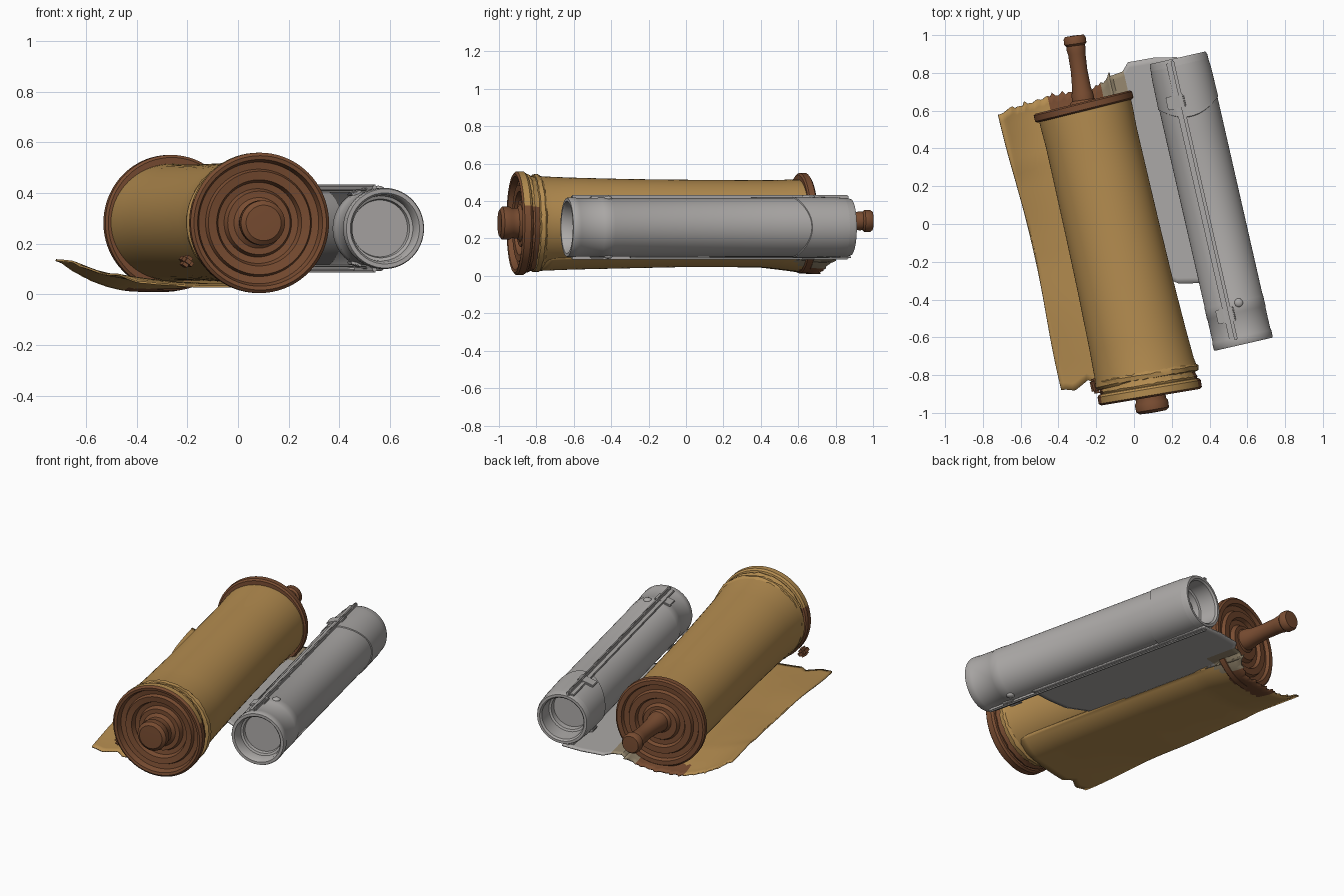
import bpy, bmesh, math, random
from mathutils import Matrix, Vector

random.seed(4)
if "Cube" in bpy.data.objects:
    bpy.data.objects.remove(bpy.data.objects["Cube"])


def material(name, r, g, b):
    m = bpy.data.materials.new(name)
    m.use_nodes = True
    m.diffuse_color = (r, g, b, 1)
    bsdf = m.node_tree.nodes["Principled BSDF"]
    bsdf.inputs["Base Color"].default_value = (r, g, b, 1)
    bsdf.inputs["Roughness"].default_value = 0.8
    return m


TAN = material("aged_paper", 0.46, 0.265, 0.08)
BROWN = material("dark_wood", 0.19, 0.073, 0.031)
GREY = material("grey_leather", 0.41, 0.395, 0.385)
TAUPE = material("stained_paper", 0.31, 0.25, 0.16)

# Everything is laid out along y, then turned together
TURN = Matrix.Rotation(math.radians(12.9), 4, 'Z')
SCROLL = Vector((-0.118, 0, 0.284))
FRONT_END = SCROLL + Vector((0.053, 0, -0.002))
TUBE = Vector((0.423, 0, 0.26))


def finish(name, bm, mats, loc=(0, 0, 0), tilt=0, angle=35):
    bmesh.ops.recalc_face_normals(bm, faces=bm.faces)
    me = bpy.data.meshes.new(name)
    bm.to_mesh(me)
    bm.free()
    ob = bpy.data.objects.new(name, me)
    bpy.context.collection.objects.link(ob)
    for m in mats:
        me.materials.append(m)
    ob.matrix_world = TURN @ Matrix.Translation(loc) @ Matrix.Rotation(math.radians(tilt), 4, 'Z')
    bpy.ops.object.select_all(action='DESELECT')
    ob.select_set(True)
    bpy.context.view_layer.objects.active = ob
    bpy.ops.object.shade_smooth_by_angle(angle=math.radians(angle))
    return ob


def lathe(name, profile, mats, loc, tilt=0, flat=1.0, rough=0.0, rule=None, closed=False):
    """Spin (radius, y) points about the y axis."""
    bm = bmesh.new()
    n = 72
    rings = []
    for r, y in profile:
        if r == 0:
            rings.append([bm.verts.new((0, y, 0))] * n)
            continue
        ring = []
        for i in range(n):
            a = math.tau * i / n
            rr = r + random.uniform(-rough, rough)
            ring.append(bm.verts.new((rr * math.cos(a), y + random.uniform(-rough, rough),
                                      rr * math.sin(a) * flat)))
        rings.append(ring)
    pairs = list(zip(rings, rings[1:]))
    if closed:
        pairs.append((rings[-1], rings[0]))
    for a, b in pairs:
        for i in range(n):
            j = (i + 1) % n
            bm.faces.new(dict.fromkeys((a[i], a[j], b[j], b[i])))
    bmesh.ops.recalc_face_normals(bm, faces=bm.faces)
    if rule:
        for f in bm.faces:
            f.material_index = rule(f)
    return finish(name, bm, mats, loc, tilt)


def box(name, size, centre, mat, roll=0):
    bm = bmesh.new()
    bmesh.ops.create_cube(bm, size=1)
    bmesh.ops.scale(bm, vec=size, verts=bm.verts)
    bmesh.ops.bevel(bm, geom=bm.edges[:], offset=min(size) * 0.3, segments=2, affect='EDGES')
    bmesh.ops.rotate(bm, matrix=Matrix.Rotation(roll, 3, 'Y'), verts=bm.verts)
    return finish(name, bm, [mat], centre)


def lerp(points, t):
    """Piecewise interpolation through (t, value) points."""
    for (a, p), (b, q) in zip(points, points[1:]):
        if t <= b:
            k = max(0, (t - a) / (b - a))
            return p + (q - p) * k
    return points[-1][1]


def upper_rim(f):
    """Paper colour on the top of the outer rim."""
    c = f.calc_center_median()
    return int(c.z > 0.09 and c.xz.length > 0.245 and c.y > -0.907)


# Rolled paper, slightly waisted
lathe("paper_roll", [(0, -0.815), (0.262, -0.815), (0.274, -0.8), (0.268, -0.76), (0.261, -0.6),
                     (0.253, -0.3), (0.249, 0), (0.247, 0.3), (0.246, 0.5), (0.25, 0.6),
                     (0.25, 0.65), (0, 0.65)], [TAN], SCROLL, flat=0.925)
lathe("paper_collar", [(0.25, -0.82), (0.273, -0.814), (0.276, -0.79), (0.262, -0.775)],
      [TAN], FRONT_END, -3.4, flat=0.95, rough=0.003, closed=True)
lathe("rough_neck", [(0.25, -0.8), (0.255, -0.83), (0.262, -0.845), (0.25, -0.87)],
      [BROWN, TAN], FRONT_END, -3.4, rough=0.003, rule=upper_rim)

# Front wooden end: stepped disc with knob
lathe("front_end_disc", [(0.24, -0.85), (0.268, -0.858), (0.277, -0.87), (0.277, -0.905),
                         (0.265, -0.915), (0.25, -0.912), (0.24, -0.88), (0.212, -0.875),
                         (0.204, -0.895), (0.17, -0.89), (0.16, -0.862), (0.135, -0.858),
                         (0.125, -0.885), (0.1, -0.885), (0.082, -0.9), (0.08, -0.93),
                         (0.089, -0.945), (0.088, -0.982), (0.07, -0.996), (0, -0.998)],
      [BROWN, TAN], FRONT_END, -3.4, rule=upper_rim)
box("wood_tab", (0.05, 0.08, 0.045), (-0.39, -0.79, 0.13), BROWN, 0.6)

# Back wooden end: stepped disc and turned handle
lathe("back_end_disc", [(0, 0.642), (0.258, 0.642), (0.268, 0.65), (0.268, 0.682), (0.258, 0.69),
                        (0.232, 0.69), (0.224, 0.67), (0.195, 0.668), (0.187, 0.688),
                        (0.15, 0.688), (0.14, 0.668), (0.112, 0.668), (0.1, 0.69), (0, 0.69)],
      [BROWN], SCROLL + Vector((0.008, 0, -0.002)), 1)
lathe("back_handle", [(0, 0), (0.075, 0), (0.07, 0.015), (0.06, 0.025), (0.057, 0.06),
                      (0.05, 0.085), (0.044, 0.18), (0.046, 0.27), (0.051, 0.3), (0.049, 0.315),
                      (0.059, 0.325), (0.059, 0.355), (0.05, 0.368), (0, 0.37)],
      [BROWN], (-0.118, 0.675, 0.294), -5)


# Loose sheet: leaves the underside of the roll on one side and meets the case on the other
def sheet_z(u, v):
    base = lerp([(-0.8, 0.03), (-0.6, 0.038), (0, 0.051), (0.45, 0.05), (0.62, 0.03), (0.72, 0.014)], v)
    across = u - SCROLL.x
    if across > 0:
        # hug the roll, then run level to the case
        radius = SCROLL.z - base
        return min(0.1, SCROLL.z - radius * math.sqrt(max(0, 1 - (across / 0.25) ** 2)))
    rise = lerp([(-0.8, 0.02), (-0.1, 0.035), (0.35, 0.06), (0.73, 0.135)], v)
    s = max(0, (-0.22 - u) / 0.35)
    return base + rise * s * s + 0.005 * math.sin(9 * v + 3 * u) * min(1, s)


def sheet(name, u0, u1, front, back, ragged, mats, rule):
    bm = bmesh.new()
    nu, nv = 44, 40
    grid = []
    for i in range(nu + 1):
        u = u0 + (u1 - u0) * i / nu
        lo, hi = lerp(front, u), lerp(back, u) + random.uniform(-ragged, ragged)
        col = []
        for j in range(nv + 1):
            v = lo + (hi - lo) * j / nv
            shift = 0.012 * math.cos(4.5 * v) if i == 0 and ragged else 0
            col.append(bm.verts.new((u + shift, v, sheet_z(u, v))))
        grid.append(col)
    for a, b in zip(grid, grid[1:]):
        for j in range(nv):
            f = bm.faces.new((a[j], b[j], b[j + 1], a[j + 1]))
            c = f.calc_center_median()
            f.material_index = rule(c.x, c.y)
    ob = finish(name, bm, mats)
    mod = ob.modifiers.new("thickness", 'SOLIDIFY')
    mod.thickness = 0.008
    mod.offset = 0


def stain(u, v):
    if v > 0.63 and -0.3 < u < 0.0:
        return 1
    return 2 if v > 0.6 and u >= 0.0 else 0


sheet("loose_paper", -0.56, 0.05,
      [(-0.56, -0.77), (-0.5, -0.79), (-0.42, -0.75), (-0.38, -0.79), (-0.1, -0.79), (0.05, -0.77)],
      [(-0.56, 0.72), (-0.45, 0.75), (-0.3, 0.765), (-0.03, 0.75), (0.05, 0.8)],
      0.012, [TAN, BROWN, TAUPE], stain)
sheet("leather_flap", 0.04, 0.42,
      [(0.04, -0.27), (0.12, -0.33), (0.16, -0.36), (0.28, -0.385), (0.42, -0.4)],
      [(0.04, 0.79), (0.12, 0.8), (0.16, 0.842), (0.3, 0.835), (0.42, 0.81)],
      0, [GREY, TAUPE], lambda u, v: int(u < 0.13 and v > 0.6))

# Leather case: hollow ends with recessed plates
lathe("case_tube", [(0, -0.66), (0.112, -0.66), (0.116, -0.68), (0.128, -0.685), (0.132, -0.74),
                    (0.14, -0.75), (0.156, -0.75), (0.16, -0.742), (0.16, -0.708),
                    (0.157, -0.7), (0.157, -0.58), (0.159, -0.575), (0.159, -0.52),
                    (0.157, -0.515), (0.158, 0.4), (0.158, 0.6), (0.156, 0.79), (0.15, 0.806),
                    (0.135, 0.806), (0.126, 0.795), (0.122, 0.7), (0.11, 0.695), (0.108, 0.66),
                    (0, 0.66)], [GREY], TUBE)

# Wrapped sleeve with a curved front edge
bm = bmesh.new()
rows = []
for i in range(65):
    a = math.tau * i / 64
    edge = 0.49 + 0.07 * math.cos(a) ** 2
    rows.append([bm.verts.new((r * math.cos(a), y, r * math.sin(a)))
                 for r, y in ((0.156, edge - 0.004), (0.163, edge), (0.162, edge + 0.02),
                              (0.16, 0.72), (0.156, 0.77))])
for a, b in zip(rows, rows[1:]):
    for k in range(4):
        bm.faces.new((a[k], b[k], b[k + 1], a[k + 1]))
bmesh.ops.remove_doubles(bm, verts=bm.verts, dist=0.0001)
finish("case_sleeve", bm, [GREY], TUBE)

# Seam ridges above and below, with keeper straps and studs
for side, label in ((1, "top"), (-1, "bottom")):
    z = TUBE.z + side * 0.156
    box(label + "_seam", (0.018, 1.52, 0.034), (0.39, 0.04, z), GREY)
    box(label + "_seam_lip", (0.05, 1.5, 0.012), (0.38, 0.04, z - side * 0.006), GREY)
    box(label + "_front_keeper", (0.1, 0.075, 0.012), (0.365, -0.58, z - side * 0.008), GREY, -side * 0.3)
    box(label + "_back_keeper", (0.1, 0.07, 0.014), (0.36, 0.58, z - side * 0.006), GREY, -side * 0.3)
    bm = bmesh.new()
    bmesh.ops.create_uvsphere(bm, u_segments=20, v_segments=12, radius=0.023)
    bmesh.ops.scale(bm, vec=(1, 1, 0.55), verts=bm.verts)
    finish(label + "_stud", bm, [GREY], (0.447, -0.53, z))
